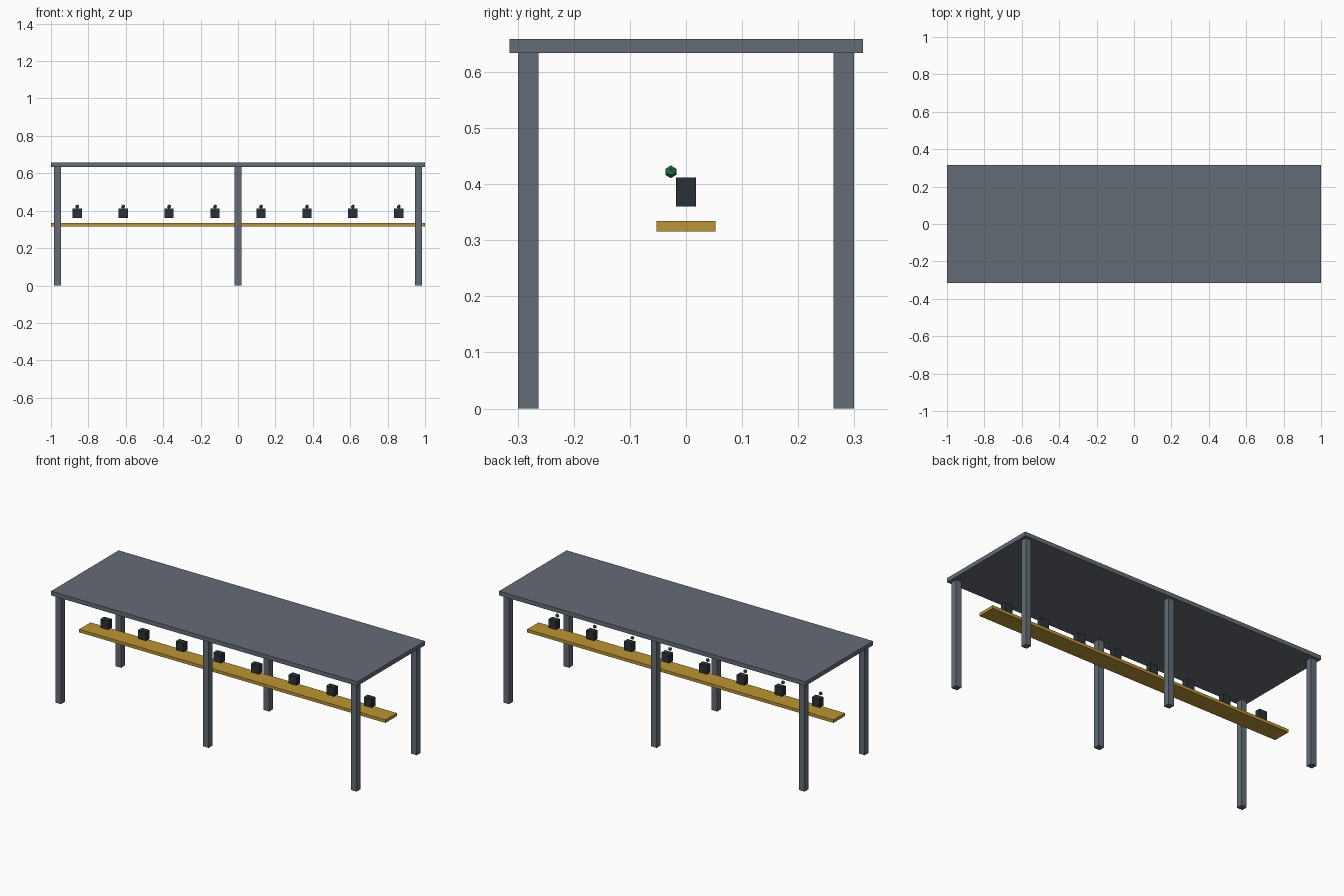
import bpy

if "Cube" in bpy.data.objects:
    bpy.data.objects.remove(bpy.data.objects["Cube"])


def material(name, rgb):
    mat = bpy.data.materials.new(name)
    mat.diffuse_color = (*rgb, 1)
    mat.use_nodes = True
    mat.node_tree.nodes["Principled BSDF"].inputs["Base Color"].default_value = mat.diffuse_color
    return mat


STEEL = material("steel_grey", (0.13, 0.15, 0.18))
AMBER = material("amber", (0.50, 0.30, 0.035))
DARK = material("dark_housing", (0.025, 0.03, 0.04))
GREEN = material("green_lamp", (0.02, 0.22, 0.07))


def box(name, center, size, mat):
    bpy.ops.mesh.primitive_cube_add(size=1, location=center)
    ob = bpy.context.object
    ob.name = name
    ob.scale = size
    bpy.ops.object.transform_apply(location=False, rotation=False, scale=True)
    ob.data.materials.append(mat)
    return ob


# Roof slab
box("roof_slab", (0, 0, 0.6465), (2, 0.63, 0.025), STEEL)

# Six legs: three along each long side
for side, y in (("front", -0.281), ("back", 0.281)):
    for place, x in (("left", -0.965), ("middle", 0), ("right", 0.965)):
        box(f"{side}_{place}_leg", (x, y, 0.317), (0.036, 0.036, 0.634), STEEL)

# Long centre rail
box("centre_rail", (0, 0, 0.325), (2, 0.106, 0.018), AMBER)

# Row of sensor boxes, each with a faceted lamp at its upper front edge
for i in range(8):
    x = (i - 3.5) * 0.2457
    box(f"sensor_box_{i + 1}", (x, 0, 0.386), (0.05, 0.035, 0.052), DARK)
    bpy.ops.mesh.primitive_ico_sphere_add(subdivisions=1, radius=0.0115,
                                          location=(x, -0.027, 0.422))
    lamp = bpy.context.object
    lamp.name = f"indicator_lamp_{i + 1}"
    lamp.data.materials.append(GREEN)
